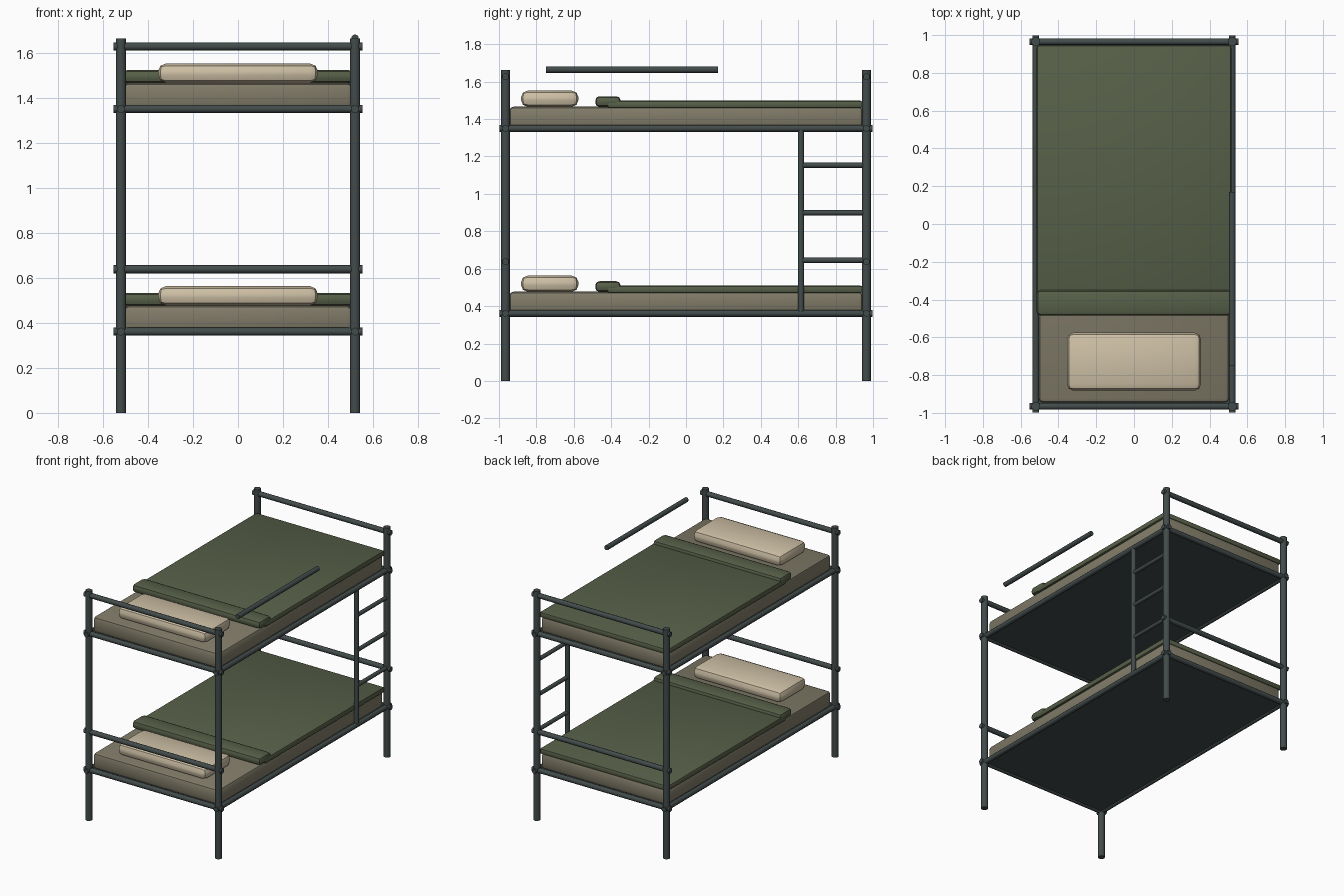
import bpy, math
from mathutils import Vector

if "Cube" in bpy.data.objects:
    bpy.data.objects.remove(bpy.data.objects["Cube"])


def material(name, rgb):
    m = bpy.data.materials.new(name)
    m.diffuse_color = (*rgb, 1)
    m.use_nodes = True
    m.node_tree.nodes["Principled BSDF"].inputs["Base Color"].default_value = m.diffuse_color
    return m


METAL = material("dark_metal", (0.055, 0.07, 0.07))
TICKING = material("mattress_cloth", (0.22, 0.2, 0.14))
WOOL = material("green_wool", (0.095, 0.115, 0.065))
LINEN = material("pillow_linen", (0.62, 0.53, 0.38))


def finish(name, mat):
    o = bpy.context.object
    o.name = name
    o.data.materials.append(mat)
    bpy.ops.object.shade_smooth_by_angle(angle=math.radians(40))
    return o


def tube(name, a, b, r, sides=10):
    a, b = Vector(a), Vector(b)
    d = b - a
    bpy.ops.mesh.primitive_cylinder_add(
        vertices=sides, radius=r, depth=d.length, location=(a + b) / 2,
        rotation=d.to_track_quat('Z', 'Y').to_euler())
    return finish(name, METAL)


def box(name, lo, hi, mat, bevel=0, segments=2):
    lo, hi = Vector(lo), Vector(hi)
    bpy.ops.mesh.primitive_cube_add(size=1, location=(lo + hi) / 2)
    o = bpy.context.object
    o.scale = hi - lo
    bpy.ops.object.transform_apply(location=False, rotation=False, scale=True)
    if bevel:
        m = o.modifiers.new("bevel", 'BEVEL')
        m.width, m.segments = bevel, segments
        bpy.ops.object.modifier_apply(modifier="bevel")
    return finish(name, mat)


PX, PY = 0.52, 0.965

# Corner posts
for sx in (-1, 1):
    for sy in (-1, 1):
        tube("post", (sx * PX, sy * PY, 0), (sx * PX, sy * PY, 1.662), 0.024)

# Two bunks: frame rails, base panel, bedding
for level, z in (("lower", 0.361), ("upper", 1.35)):
    for s in (-1, 1):
        tube(level + "_side_rail", (s * PX, -0.998, z), (s * PX, 0.998, z), 0.018)
        tube(level + "_end_rail", (-0.553, s * PY, z), (0.553, s * PY, z), 0.018)
        tube(level + "_head_foot_rail", (-0.553, s * PY, z + 0.277),
             (0.553, s * PY, z + 0.277), 0.018)
    box(level + "_base_panel", (-PX, -PY, z - 0.008), (PX, PY, z + 0.008), METAL)
    box(level + "_mattress", (-0.505, -0.945, z + 0.004), (0.505, 0.945, z + 0.116),
        TICKING, 0.022)
    box(level + "_blanket", (-0.515, -0.42, z + 0.108), (0.515, 0.945, z + 0.148),
        WOOL, 0.012)
    box(level + "_blanket_fold", (-0.515, -0.485, z + 0.115), (0.515, -0.35, z + 0.172),
        WOOL, 0.022)
    box(level + "_pillow", (-0.355, -0.882, z + 0.116), (0.355, -0.575, z + 0.202),
        LINEN, 0.035)

# Ladder on the right side near the foot end
tube("ladder_upright", (PX, 0.615, 0.361), (PX, 0.615, 1.35), 0.017)
for z in (0.645, 0.899, 1.153):
    tube("ladder_rung", (PX, 0.615, z), (PX, PY, z), 0.014)

# Guard rail floating above the upper bunk
tube("guard_rail", (PX, -0.748, 1.664), (PX, 0.17, 1.664), 0.017)
